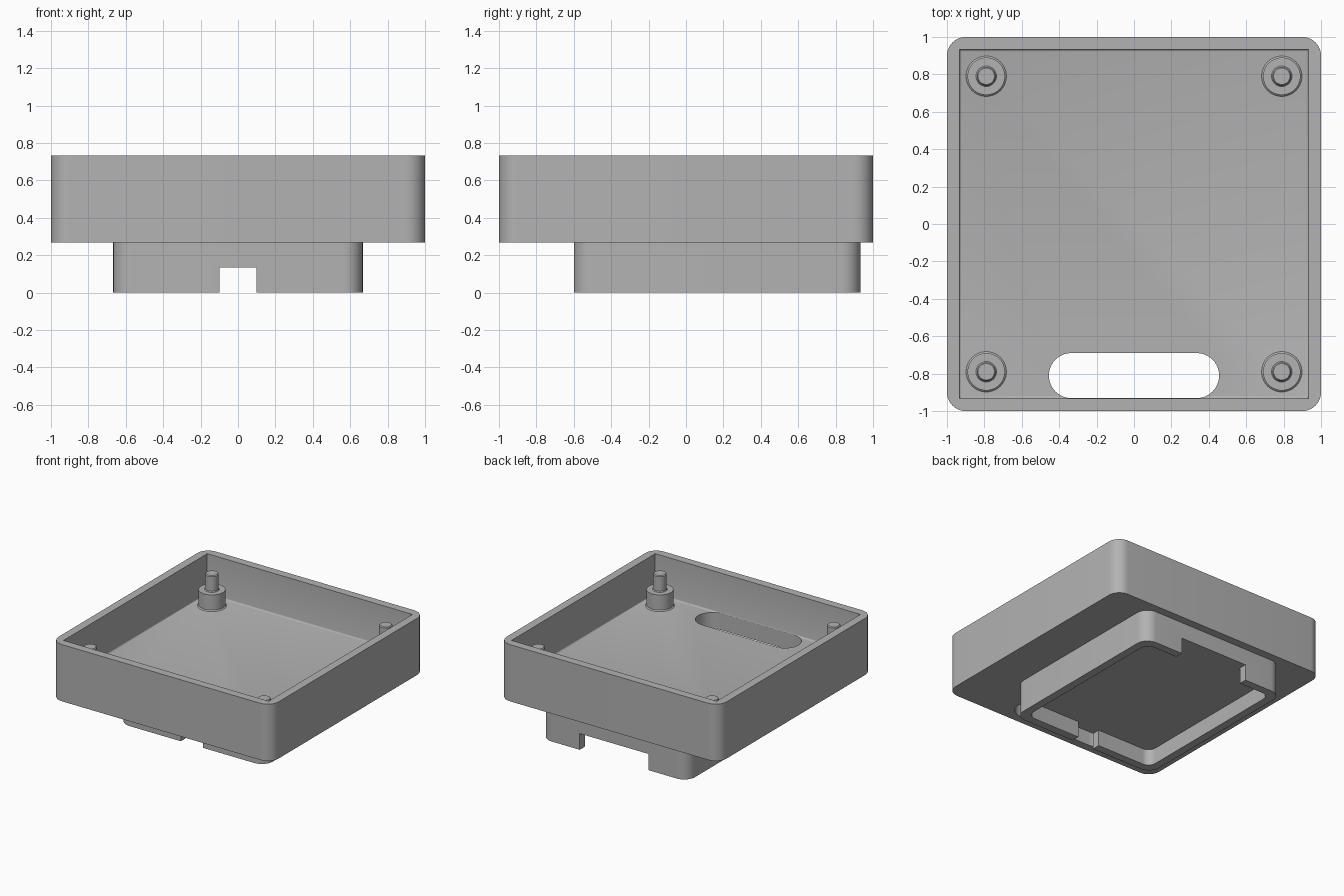
import bpy, bmesh, math
from mathutils import Vector

cube = bpy.data.objects.get("Cube")
if cube:
    bpy.data.objects.remove(cube, do_unlink=True)

grey = bpy.data.materials.new("plain_grey")
grey.use_nodes = True
colour = (0.45, 0.45, 0.45, 1)
grey.diffuse_color = colour
grey.node_tree.nodes["Principled BSDF"].inputs["Base Color"].default_value = colour

UNDER, FLOOR, RIM = 0.267, 0.4, 0.733   # tray underside, inner floor, rim
RECESS = 0.133                          # depth of the hollow in the foot
EDGE = 0.012                            # small floor fillet


def finish(name, bm):
    bmesh.ops.recalc_face_normals(bm, faces=bm.faces)
    mesh = bpy.data.meshes.new(name)
    bm.to_mesh(mesh)
    bm.free()
    mesh.materials.append(grey)
    obj = bpy.data.objects.new(name, mesh)
    bpy.context.collection.objects.link(obj)
    return obj


def block(name, x, y0, y1, z0, z1, radius=0, bottom_chamfer=0):
    """Box symmetric in x, with optional round uprights and chamfered base."""
    bm = bmesh.new()
    bmesh.ops.create_cube(bm, size=1)
    for v in bm.verts:
        v.co = Vector((v.co.x * 2 * x, (y0 + y1) / 2 + v.co.y * (y1 - y0),
                       (z0 + z1) / 2 + v.co.z * (z1 - z0)))
    if radius:
        uprights = [e for e in bm.edges
                    if abs(e.verts[0].co.z - e.verts[1].co.z) > 1e-4]
        bmesh.ops.bevel(bm, geom=uprights, offset=radius, segments=10,
                        profile=0.5, affect='EDGES')
    if bottom_chamfer:
        low = [e for e in bm.edges if all(abs(v.co.z - z0) < 1e-5 for v in e.verts)]
        bmesh.ops.bevel(bm, geom=low, offset=bottom_chamfer, segments=3,
                        profile=0.5, affect='EDGES')
    return finish(name, bm)


def cut(target, cutter):
    mod = target.modifiers.new("cut", 'BOOLEAN')
    mod.operation, mod.solver, mod.object = 'DIFFERENCE', 'EXACT', cutter
    cutter.hide_render = True
    bpy.context.view_layer.objects.active = target
    bpy.ops.object.modifier_apply(modifier=mod.name)
    bpy.data.objects.remove(cutter, do_unlink=True)


def lathe(name, profile, x, y):
    bm = bmesh.new()
    verts = [bm.verts.new((r, 0, z)) for r, z in profile]
    edges = [bm.edges.new(pair) for pair in zip(verts, verts[1:])]
    bmesh.ops.spin(bm, geom=verts + edges, cent=(0, 0, 0), axis=(0, 0, 1),
                   angle=2 * math.pi, steps=40)
    bmesh.ops.remove_doubles(bm, verts=bm.verts, dist=1e-4)
    bmesh.ops.translate(bm, verts=bm.verts, vec=(x, y, 0))
    return finish(name, bm)


# Open tray with a rounded outside, square inside and a slot by the front wall
tray = block("tray", 1, -1, 1, UNDER, RIM, radius=0.1)
cut(tray, block("cavity_cutter", 0.933, -0.933, 0.933, FLOOR, RIM + 0.2,
                bottom_chamfer=EDGE))
cut(tray, block("slot_cutter", 0.455, -0.931, -0.69, UNDER - 0.1, FLOOR + 0.05,
                radius=0.12))

# Foot under the tray, hollowed from below, with a notch in front and back
foot = block("foot", 0.667, -0.6, 0.933, 0, UNDER, radius=0.1)
cut(foot, block("recess_cutter", 0.6, -0.533, 0.867, -0.1, RECESS, radius=0.067))
cut(foot, block("front_notch_cutter", 0.1, -0.7, -0.4, -0.1, RECESS))
cut(foot, block("back_notch_cutter", 0.313, 0.75, 1.0, -0.1, RECESS))

# Corner posts: a wide boss carrying a thin locating pin
post = [(0, FLOOR - 0.02), (0.108, FLOOR - 0.02), (0.108, FLOOR), (0.1, FLOOR + 0.008),
        (0.1, 0.533), (0.055, 0.533), (0.05, 0.54), (0.05, 0.66), (0.044, 0.667), (0, 0.667)]
posts = []
for side, x in (("right", -0.79), ("left", 0.79)):
    for end, y in (("front", -0.79), ("back", 0.79)):
        posts.append(lathe(f"{end}_{side}_post", post, x, y))

# Smooth the curved walls, keep the edges crisp
bpy.ops.object.select_all(action='DESELECT')
for obj in [tray, foot] + posts:
    obj.select_set(True)
bpy.context.view_layer.objects.active = tray
bpy.ops.object.shade_smooth_by_angle(angle=math.radians(32))
